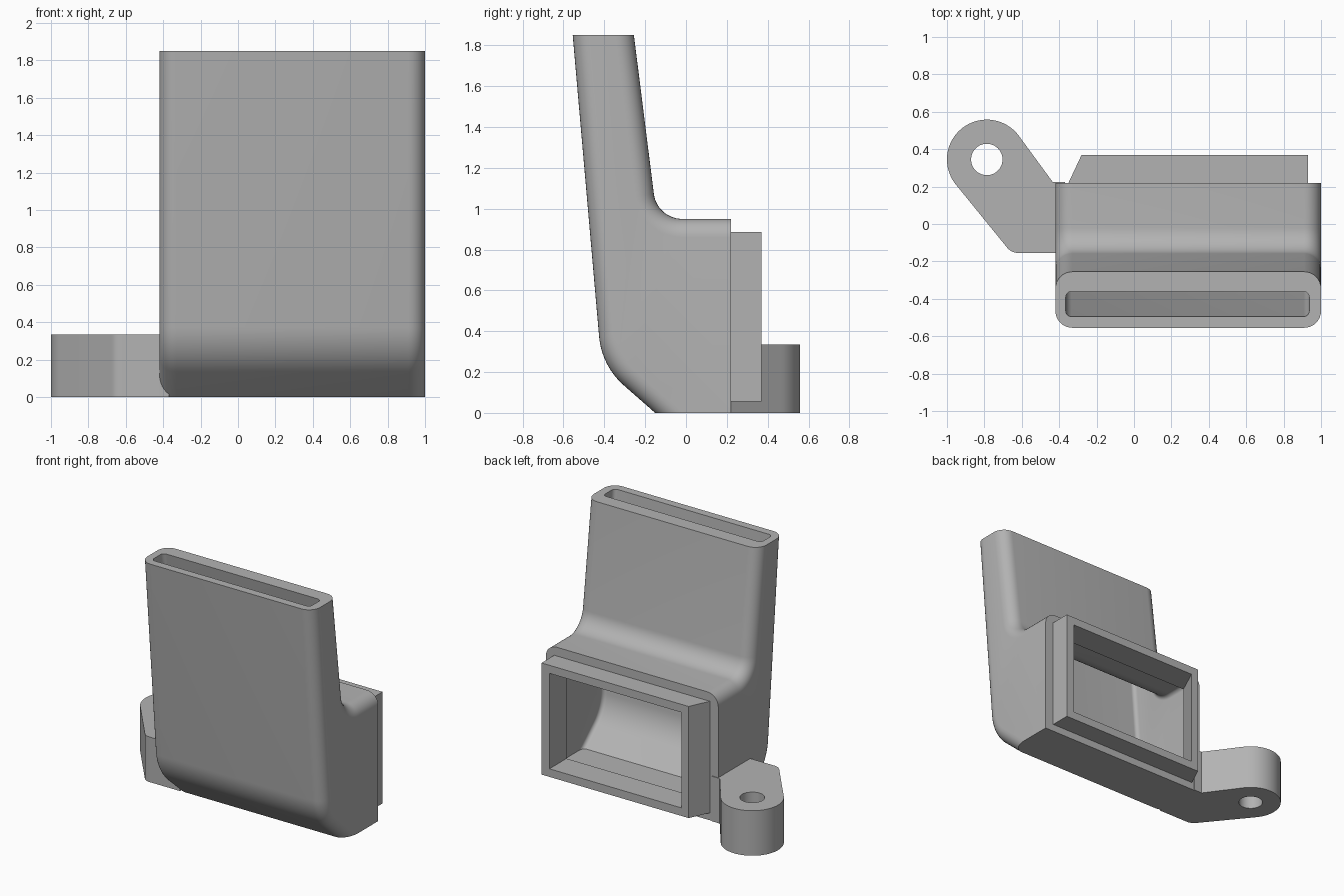
import bpy, bmesh, math
from mathutils import Vector

cube = bpy.data.objects.get("Cube")
if cube:
    bpy.data.objects.remove(cube, do_unlink=True)

grey = bpy.data.materials.new("plain grey")
grey.use_nodes = True
GREY = (0.45, 0.45, 0.45, 1)
grey.diffuse_color = GREY
grey.node_tree.nodes["Principled BSDF"].inputs["Base Color"].default_value = GREY


def rounded(corners, steps=14):
    """Turn (u, v, radius) corners into an outline with filleted corners."""
    out = []
    for i, (u, v, r) in enumerate(corners):
        p = Vector((u, v))
        if not r:
            out.append(p)
            continue
        a = (Vector(corners[i - 1][:2]) - p).normalized()
        b = (Vector(corners[(i + 1) % len(corners)][:2]) - p).normalized()
        half = a.angle(b) / 2
        centre = p + (a + b).normalized() * (r / math.sin(half))
        start = p + a * (r / math.tan(half)) - centre
        end = p + b * (r / math.tan(half)) - centre
        sweep = start.angle_signed(end)
        for k in range(steps + 1):
            t = -sweep * k / steps
            c, s = math.cos(t), math.sin(t)
            out.append(centre + Vector((start.x * c - start.y * s,
                                        start.x * s + start.y * c)))
    return out


def prism(outline, place, lo, hi):
    """Extrude an outline between two levels; place maps (u, v, level) to 3D."""
    bm = bmesh.new()
    ends = [[bm.verts.new(place(p[0], p[1], w)) for p in outline] for w in (lo, hi)]
    n = len(outline)
    bm.faces.new(ends[0])
    bm.faces.new(ends[1])
    for i in range(n):
        j = (i + 1) % n
        bm.faces.new((ends[0][i], ends[0][j], ends[1][j], ends[1][i]))
    bmesh.ops.recalc_face_normals(bm, faces=bm.faces)
    return bm


def to_object(bm, name):
    mesh = bpy.data.meshes.new(name)
    bm.to_mesh(mesh)
    bm.free()
    mesh.materials.append(grey)
    obj = bpy.data.objects.new(name, mesh)
    bpy.context.collection.objects.link(obj)
    return obj


def along_x(u, v, w):
    return (w, u, v)


def along_z(u, v, w):
    return (u, v, w)


def duct(corners, x0, x1, edge_radius):
    """Side profile extruded across x, with its front and top side edges rounded."""
    bm = prism(rounded(corners), along_x, x0, x1)
    limits = [(1, max(c[0] for c in corners)), (2, min(c[1] for c in corners)),
              (2, max(c[1] for c in corners))]
    edges = []
    for e in bm.edges:
        a, b = e.verts[0].co, e.verts[1].co
        on_end = any(abs(a[k] - m) < 1e-4 and abs(b[k] - m) < 1e-4 for k, m in limits)
        if abs(a.x - b.x) < 1e-4 and not on_end:
            edges.append(e)
    bmesh.ops.bevel(bm, geom=edges, offset=edge_radius, offset_type='OFFSET',
                    segments=8, profile=0.5, affect='EDGES', clamp_overlap=False)
    return bm


def trim(bm, z, direction):
    """Slice off everything past a level and cap the cut."""
    cut = bmesh.ops.bisect_plane(bm, geom=bm.verts[:] + bm.edges[:] + bm.faces[:],
                                 plane_co=(0, 0, z), plane_no=(0, 0, direction),
                                 clear_outer=True)
    rim = [g for g in cut["geom_cut"] if isinstance(g, bmesh.types.BMEdge)]
    bmesh.ops.contextual_create(bm, geom=rim)


def subtract(obj, cutter):
    mod = obj.modifiers.new("cut", 'BOOLEAN')
    mod.operation, mod.solver, mod.object = 'DIFFERENCE', 'EXACT', cutter
    bpy.context.view_layer.objects.active = obj
    bpy.ops.object.modifier_apply(modifier=mod.name)


# Housing: leaning flat chute over a deeper base
body = duct([(-0.568, 2.0, 0), (-0.413, 0.23, 0.36), (0.02, -0.15, 0), (0.22, -0.15, 0),
             (0.22, 0.95, 0), (-0.142, 0.95, 0.14), (-0.274, 2.0, 0)], -0.42, 1.0, 0.09)
trim(body, 0, -1)
trim(body, 1.85, 1)
bmesh.ops.recalc_face_normals(body, faces=body.faces)
housing = to_object(body, "housing")

# Rectangular spigot on the back, slanted on one end
spigot = to_object(prism([(-0.355, 0.21), (0.93, 0.21), (0.93, 0.37), (-0.28, 0.37)],
                         along_z, 0.055, 0.885), "back_spigot")

# Inner passage and back opening
cavity = to_object(duct([(-0.508, 2.0, 0), (-0.357, 0.262, 0.3), (-0.127, 0.06, 0),
                         (0.17, 0.06, 0), (0.17, 0.89, 0), (-0.193, 0.89, 0.2),
                         (-0.387, 2.0, 0)], -0.365, 0.937, 0.03), "cavity_cutter")
opening = to_object(prism([(-0.346, 0.1), (0.865, 0.1), (0.865, 0.5), (-0.16, 0.5)],
                          along_z, 0.115, 0.825), "opening_cutter")
subtract(housing, cavity)
subtract(housing, opening)
subtract(spigot, opening)

# Mounting lug: round eye blended into an angled arm
eye, R = Vector((-0.787, 0.345)), 0.213
arc = [eye + R * Vector((math.cos(t), math.sin(t)))
       for t in (math.radians(35 + 184 * k / 40) for k in range(41))]
arm = rounded([(arc[-1].x, arc[-1].y, 0), (-0.655, -0.155, 0.08), (-0.37, -0.155, 0),
               (-0.37, 0.225, 0), (-0.435, 0.225, 0), (arc[0].x, arc[0].y, 0)])
lug = to_object(prism(arc + arm[1:-1], along_z, 0, 0.335), "mounting_lug")
hole = to_object(prism([eye + 0.084 * Vector((math.cos(k * math.tau / 40),
                                              math.sin(k * math.tau / 40)))
                        for k in range(40)], along_z, -0.1, 0.5), "hole_cutter")
subtract(lug, hole)

for cutter in (cavity, opening, hole):
    bpy.data.objects.remove(cutter, do_unlink=True)

# Smooth rounded surfaces, keep edges sharp
bpy.ops.object.select_all(action='DESELECT')
for obj in (housing, spigot, lug):
    obj.select_set(True)
bpy.context.view_layer.objects.active = housing
bpy.ops.object.shade_smooth_by_angle(angle=math.radians(30))
